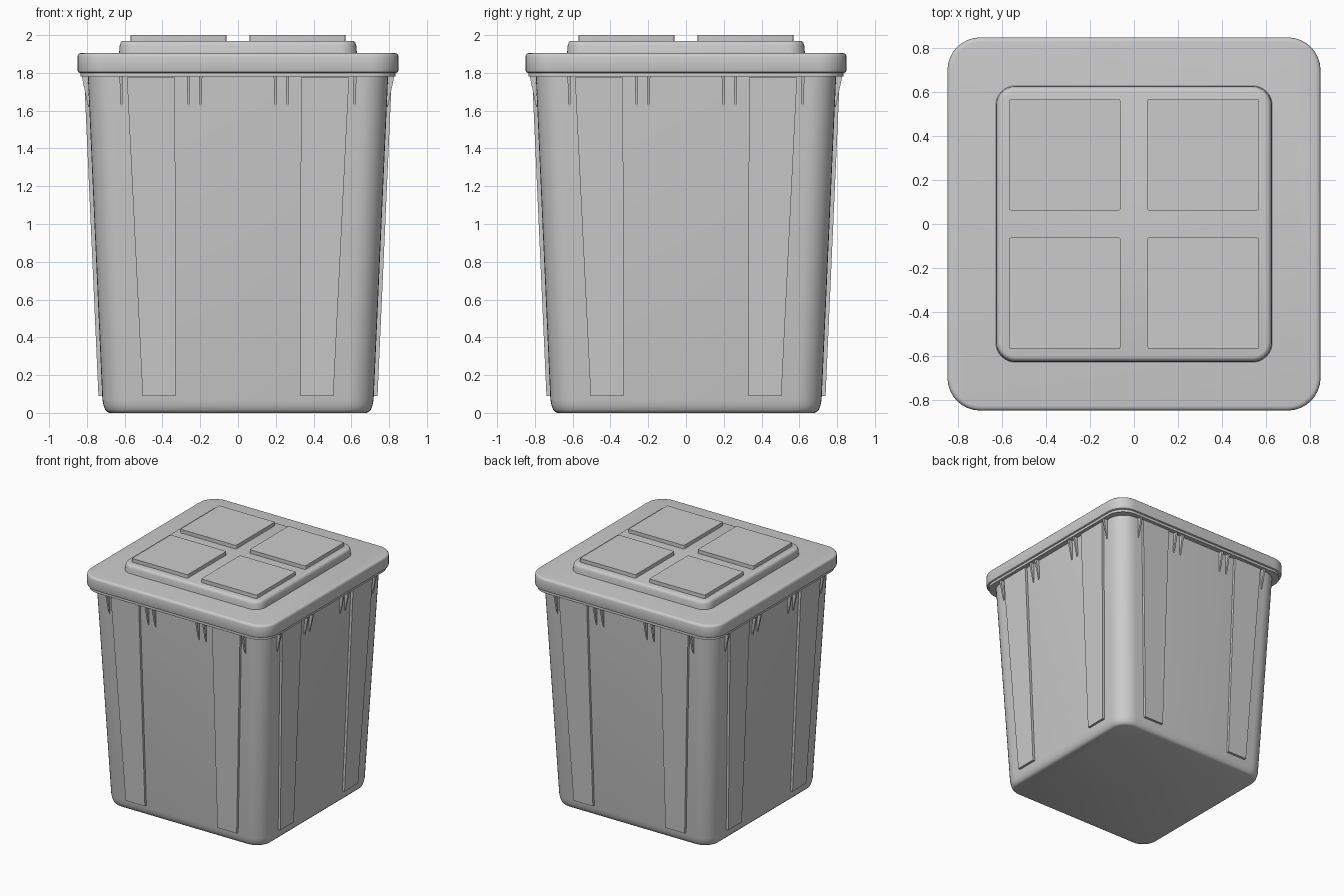
import bpy, bmesh, math

if "Cube" in bpy.data.objects:
    bpy.data.objects.remove(bpy.data.objects["Cube"])

SLOPE_LOW, SLOPE_HIGH, WALL_LOW, WALL_HIGH = 0.07, 1.79, 0.718, 0.795


def wall(z):
    """Half width of the tapered body at height z."""
    t = (z - SLOPE_LOW) / (SLOPE_HIGH - SLOPE_LOW)
    return WALL_LOW + (WALL_HIGH - WALL_LOW) * t


def finish(name, bm, rot=0.0, angle=30):
    bmesh.ops.recalc_face_normals(bm, faces=bm.faces)
    me = bpy.data.meshes.new(name)
    bm.to_mesh(me)
    bm.free()
    me.shade_smooth()
    me.set_sharp_from_angle(angle=math.radians(angle))
    ob = bpy.data.objects.new(name, me)
    ob.rotation_euler.z = rot
    bpy.context.collection.objects.link(ob)
    return ob


def ring(half, radius, seg):
    """Points of a rounded square."""
    pts = []
    for k in range(4):
        a0 = k * math.pi / 2
        sx, sy = [(1, 1), (-1, 1), (-1, -1), (1, -1)][k]
        for i in range(seg + 1):
            a = a0 + i / seg * math.pi / 2
            pts.append((sx * (half - radius) + radius * math.cos(a),
                        sy * (half - radius) + radius * math.sin(a)))
    return pts


def rounded_loft(name, profile, core, seg=8, angle=30):
    """Stack rounded squares; profile = (half width, z), core = half width minus corner radius."""
    bm = bmesh.new()
    rings = []
    for half, z in profile:
        c = core(z) if callable(core) else core
        rings.append([bm.verts.new((x, y, z)) for x, y in ring(half, half - c, seg)])
    for a, b in zip(rings, rings[1:]):
        n = len(a)
        for i in range(n):
            j = (i + 1) % n
            bm.faces.new((a[i], a[j], b[j], b[i]))
    bm.faces.new(rings[0][::-1])
    bm.faces.new(rings[-1])
    return finish(name, bm, angle=angle)


def wall_prism(bm, low, high, z0, z1, out0, out1):
    """Raised piece on the front wall: low/high are (x0, x1) at z0/z1."""
    v = []
    for (x0, x1), z, out in ((low, z0, out0), (high, z1, out1)):
        for x, o in ((x0, -0.02), (x1, -0.02), (x1, out), (x0, out)):
            v.append(bm.verts.new((x, -(wall(z) + o), z)))
    for f in ((0, 1, 2, 3), (7, 6, 5, 4), (0, 4, 5, 1), (1, 5, 6, 2), (2, 6, 7, 3), (3, 7, 4, 0)):
        bm.faces.new([v[i] for i in f])


# tapered body with rounded bottom edge
rounded_loft("bin_body",
             [(0.68, 0), (0.693, 0.005), (0.704, 0.018), (0.712, 0.04),
              (WALL_LOW, SLOPE_LOW), (WALL_HIGH, SLOPE_HIGH)],
             lambda z: wall(z) - 0.14, seg=8, angle=40)

# raised strips and small ribs on all four walls
for side in range(4):
    rot = side * math.pi / 2
    strips, ribs = bmesh.new(), bmesh.new()
    for s in (-1, 1):
        wall_prism(strips, (s * 0.33, s * 0.505), (s * 0.333, s * 0.588),
                   0.09, 1.775, 0.02, 0.02)
        for x in (0.198, 0.262, 0.618):
            wall_prism(ribs, (s * x - 0.005, s * x + 0.005), (s * x - 0.009, s * x + 0.009),
                       1.62, 1.785, 0.006, 0.033)
    finish(f"wall_strips_{side + 1}", strips, rot)
    finish(f"wall_ribs_{side + 1}", ribs, rot)

# lip under the lid, then the lid rim
rounded_loft("lid_lip", [(0.835, 1.78), (0.835, 1.81)], 0.69)
rounded_loft("lid_rim",
             [(0.838, 1.80), (0.846, 1.804), (0.85, 1.815), (0.85, 1.885),
              (0.847, 1.896), (0.84, 1.903), (0.828, 1.905)], 0.70, angle=40)

# raised plate on the lid
rounded_loft("lid_plate",
             [(0.63, 1.90), (0.626, 1.945), (0.622, 1.959), (0.615, 1.967), (0.604, 1.97)],
             0.54, angle=40)

# four square panels on top
for i, (sx, sy) in enumerate(((-1, -1), (1, -1), (1, 1), (-1, 1))):
    bm = bmesh.new()
    bmesh.ops.create_cube(bm, size=1)
    for v in bm.verts:
        v.co = (v.co.x * 0.506 + sx * 0.315, v.co.y * 0.506 + sy * 0.315,
                v.co.z * 0.04 + 1.98)
    upright = [e for e in bm.edges if abs(e.verts[0].co.z - e.verts[1].co.z) > 0.01]
    bmesh.ops.bevel(bm, geom=upright, offset=0.006, segments=2, profile=0.5, affect='EDGES')
    finish(f"lid_panel_{i + 1}", bm, angle=50)
